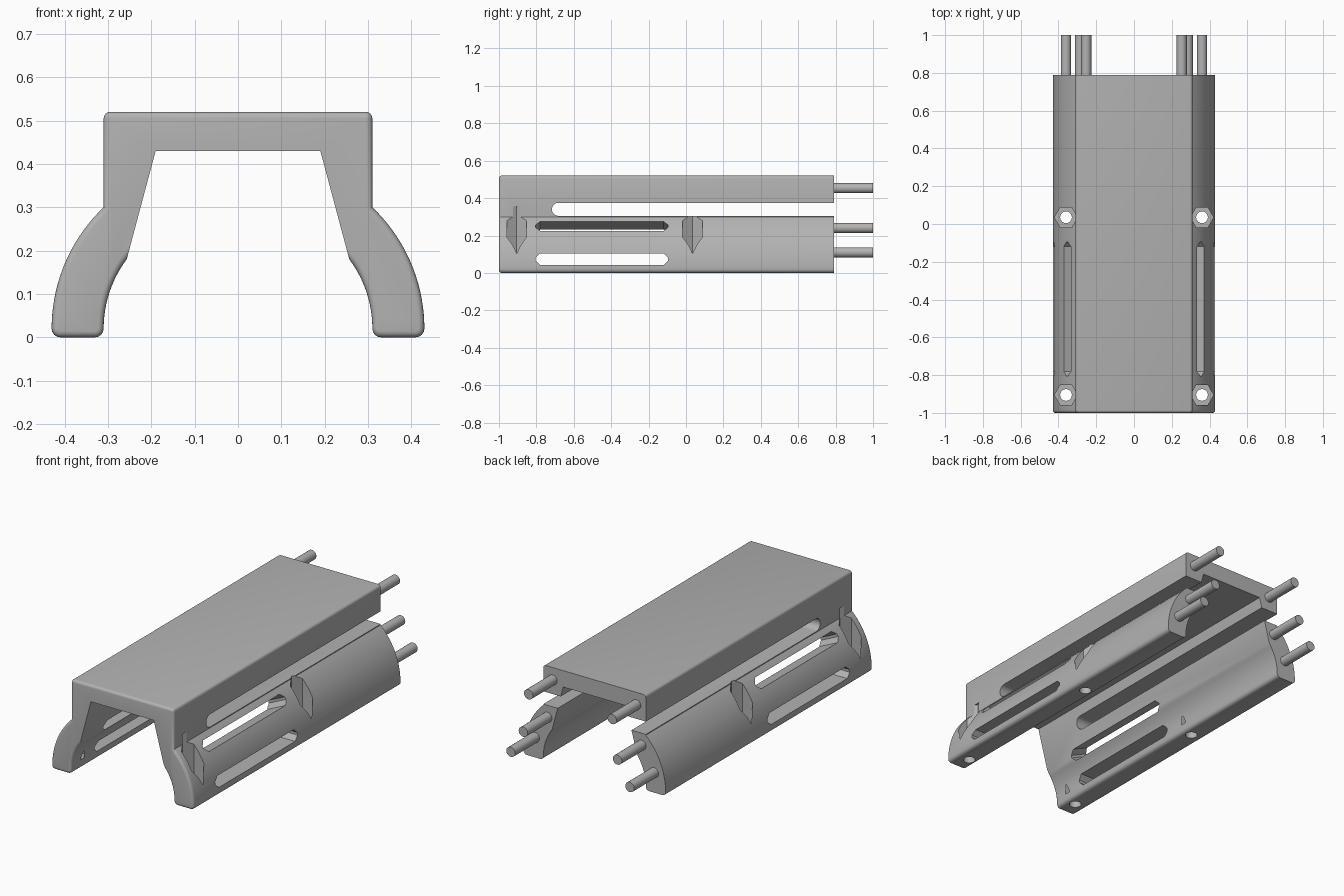
import bpy, bmesh, math
from mathutils import Matrix, Vector

cube = bpy.data.objects.get("Cube")
if cube:
    bpy.data.objects.remove(cube, do_unlink=True)

GREY = (0.45, 0.45, 0.45, 1)
mat = bpy.data.materials.new("plain grey")
mat.use_nodes = True
mat.diffuse_color = GREY
mat.node_tree.nodes["Principled BSDF"].inputs["Base Color"].default_value = GREY

FRONT, BACK = -1.0, 0.79


def arc(cx, cz, r, a0, a1, n):
    """Points on an arc, angles in degrees."""
    angles = [math.radians(a0 + (a1 - a0) * i / n) for i in range(n + 1)]
    return [(cx + r * math.cos(a), cz + r * math.sin(a)) for a in angles]


def prism(name, pts, lo, hi, to_xyz):
    """Extrude a closed 2D outline between lo and hi."""
    bm = bmesh.new()
    rings = [[bm.verts.new(to_xyz(u, v, w)) for u, v in pts] for w in (lo, hi)]
    for ring in rings:
        bm.faces.new(ring)
    for i in range(len(pts)):
        j = (i + 1) % len(pts)
        bm.faces.new((rings[0][i], rings[0][j], rings[1][j], rings[1][i]))
    bmesh.ops.recalc_face_normals(bm, faces=bm.faces)
    return finish(name, bm)


def finish(name, bm):
    mesh = bpy.data.meshes.new(name)
    bm.to_mesh(mesh)
    bm.free()
    mesh.materials.append(mat)
    obj = bpy.data.objects.new(name, mesh)
    bpy.context.collection.objects.link(obj)
    return obj


def activate(obj):
    bpy.ops.object.select_all(action='DESELECT')
    obj.select_set(True)
    bpy.context.view_layer.objects.active = obj


def cut(target, cutter):
    mod = target.modifiers.new("cut", 'BOOLEAN')
    mod.operation, mod.solver, mod.object = 'DIFFERENCE', 'EXACT', cutter
    activate(target)
    bpy.ops.object.modifier_apply(modifier=mod.name)
    bpy.data.objects.remove(cutter, do_unlink=True)


# Half outline of the bridge: flat top, upright side, flared curved leg
CX, CZ, R_OUT, R_IN = 0.043, 0.02, 0.387, 0.267
half = arc(0.295, 0.505, 0.015, 90, 0, 4)
half += arc(CX, CZ, R_OUT, 46.4, 0, 18)
half += arc(0.41, 0.02, 0.02, 0, -90, 4)[1:]
half += arc(0.33, 0.02, 0.02, -90, -180, 4)
half += arc(CX, CZ, R_IN, 0, 36.8, 12)[1:]
half += [(0.19, 0.43)]
outline = half + [(-x, z) for x, z in reversed(half)]
body = prism("bridge_body", outline, FRONT, BACK, lambda u, v, w: (u, w, v))

# Round the front rim, leaving the slanted inner edges sharp
bm = bmesh.new()
bm.from_mesh(body.data)
rim = []
for e in bm.edges:
    a, b = (v.co for v in e.verts)
    slanted = abs(a.z - b.z) > 0.22 and abs(a.x - b.x) > 0.03
    if max(a.y, b.y) < FRONT + 0.001 and not slanted:
        rim.append(e)
bmesh.ops.bevel(bm, geom=rim, offset=0.014, segments=4, profile=0.5,
                affect='EDGES', clamp_overlap=True)
bm.to_mesh(body.data)
bm.free()

# Long open slot separating the roof from the legs
slot = arc(-0.682, 0.34, 0.035, 90, 270, 12) + [(0.9, 0.305), (0.9, 0.375)]
cut(body, prism("roof_slot", slot, -0.6, 0.6, lambda u, v, w: (w, u, v)))

# Vent windows with pointed ends
H = 0.031
window = [(0.355, 0.007), (0.33, H), (-0.33, H), (-0.355, 0.007)]
window += [(u, -v) for u, v in reversed(window)]
MID = -0.45
cut(body, prism("lower_vents", window, -0.6, 0.6,
                lambda u, v, w: (w, MID + u, 0.0735 + v)))
T = math.radians(25)
for s in (1, -1):
    cut(body, prism("upper_vent", window, -0.22, 0.12, lambda u, v, w: (
        s * (0.351 + w * math.cos(T) - v * math.sin(T)), MID + u,
        0.2485 + w * math.sin(T) + v * math.cos(T))))

# Hexagonal nut pockets with bolt holes through the feet
for s in (1, -1):
    for y in (0.035, -0.905):
        for r, n, lo, hi in ((0.061, 6, 0.05, 0.355), (0.031, 24, -0.1, 0.2)):
            ring = arc(0, 0, r, 0, 360, n)[:-1]
            cut(body, prism("bolt_pocket", ring, lo, hi,
                            lambda u, v, w: (s * 0.36 + u, y + v, w)))

# Joining rods sticking out of the back
rods = bmesh.new()
for s in (1, -1):
    for x, z in ((0.253, 0.453), (0.285, 0.24), (0.36, 0.11)):
        place = Matrix.Translation(Vector((s * x, 0.89, z)))
        bmesh.ops.create_cone(rods, cap_ends=True, segments=24, radius1=0.027,
                              radius2=0.027, depth=0.22,
                              matrix=place @ Matrix.Rotation(math.pi / 2, 4, 'X'))
rods_obj = finish("joining_rods", rods)

for obj in (body, rods_obj):
    activate(obj)
    bpy.ops.object.shade_smooth_by_angle(angle=math.radians(25))
